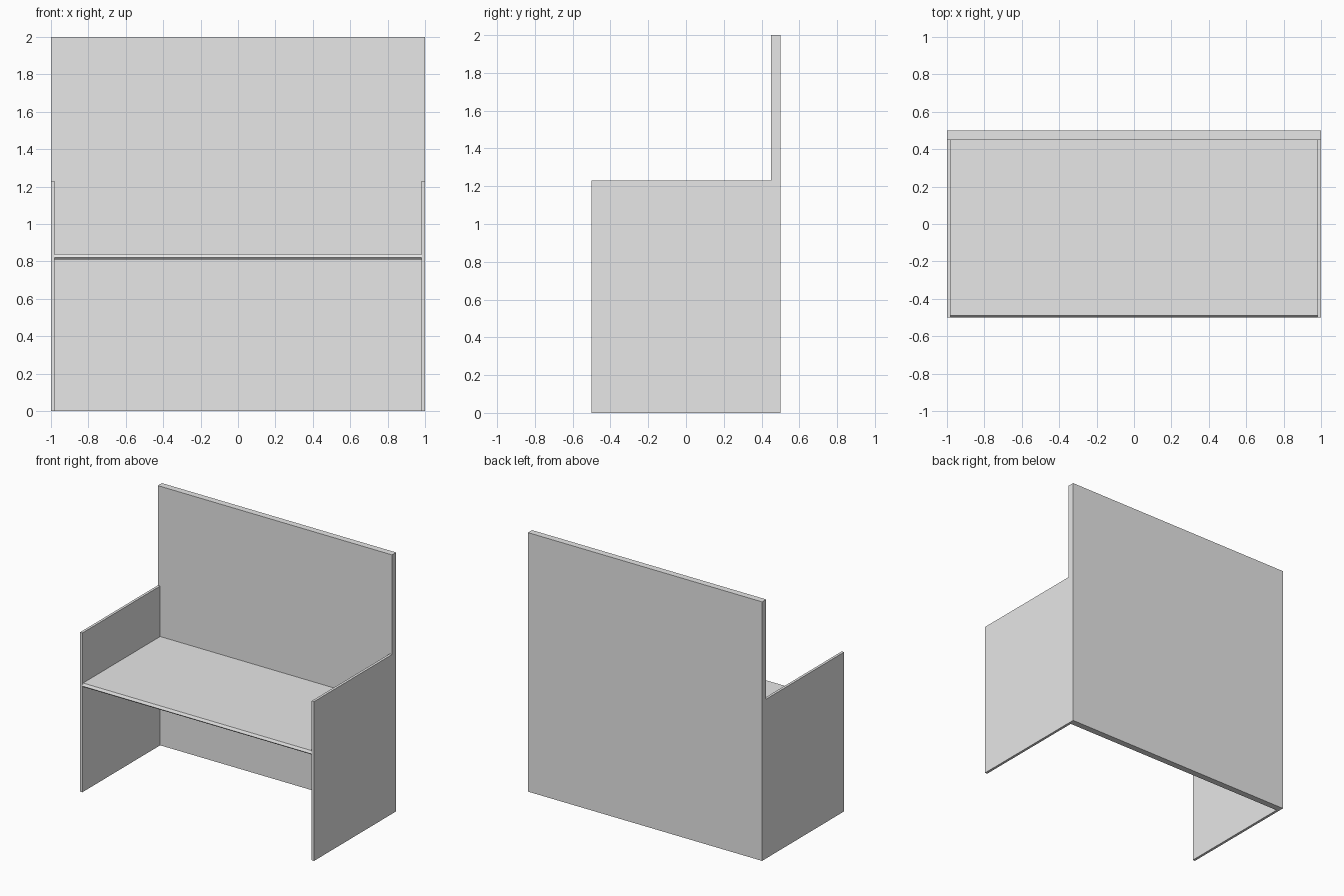
import bpy

# Remove the default cube
cube = bpy.data.objects.get("Cube")
if cube:
    bpy.data.objects.remove(cube, do_unlink=True)

# Single grey material
GREY = (0.8, 0.8, 0.8, 1.0)
grey = bpy.data.materials.new("plain grey")
grey.use_nodes = True
grey.diffuse_color = GREY
grey.node_tree.nodes["Principled BSDF"].inputs["Base Color"].default_value = GREY


def extrude_x(name, profile, x0, x1):
    """Panel made by extruding a (y, z) profile from x0 to x1."""
    n = len(profile)
    verts = [(x, y, z) for x in (x0, x1) for y, z in profile]
    faces = [tuple(reversed(range(n))), tuple(range(n, 2 * n))]
    faces += [(i, (i + 1) % n, n + (i + 1) % n, n + i) for i in range(n)]
    mesh = bpy.data.meshes.new(name)
    mesh.from_pydata(verts, [], faces)
    mesh.materials.append(grey)
    obj = bpy.data.objects.new(name, mesh)
    bpy.context.collection.objects.link(obj)
    return obj


def rect(y0, y1, z0, z1):
    return [(y0, z0), (y1, z0), (y1, z1), (y0, z1)]


HALF_W, INNER = 1.0, 0.98
FRONT, BACK, BACK_FACE = -0.5, 0.5, 0.45

# Tall backrest reaching the floor
extrude_x("backrest", rect(BACK_FACE, BACK, 0, 2.0), -HALF_W, HALF_W)

# Side panels that double as armrests
side = rect(FRONT, BACK_FACE, 0, 1.23)
extrude_x("left_side_panel", side, INNER, HALF_W)
extrude_x("right_side_panel", side, -HALF_W, -INNER)

# Seat board with a chamfered front edge
seat = [(-0.49, 0.81), (BACK_FACE, 0.81), (BACK_FACE, 0.84),
        (-0.49, 0.84), (FRONT, 0.82)]
extrude_x("seat", seat, -INNER, INNER)
